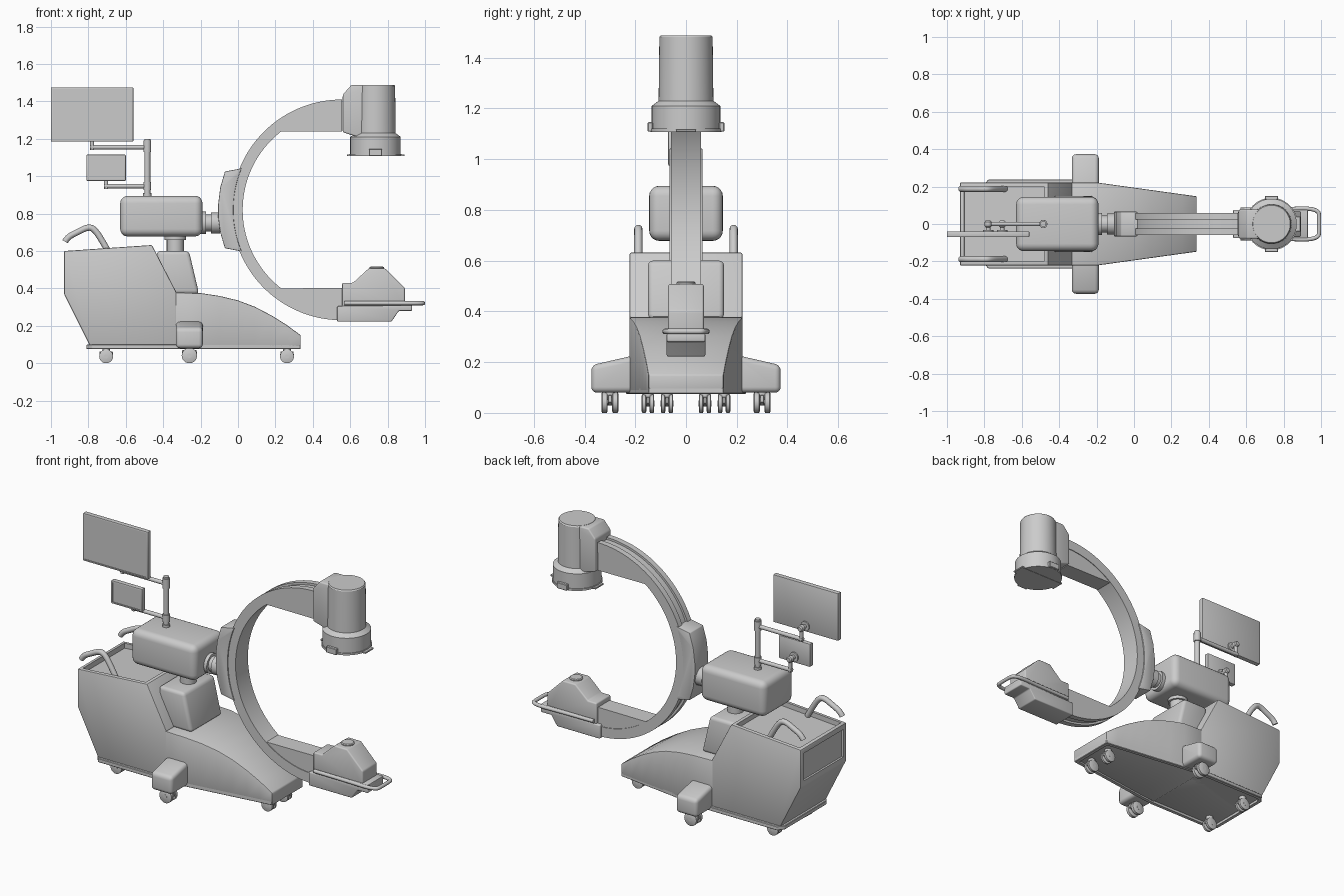
import bpy, bmesh, math
from mathutils import Vector

if "Cube" in bpy.data.objects:
    bpy.data.objects.remove(bpy.data.objects["Cube"])


def finish(name, bm, bevel=0, seg=3):
    bmesh.ops.recalc_face_normals(bm, faces=bm.faces)
    if bevel:
        sharp = [e for e in bm.edges if e.calc_face_angle(0) > math.radians(25)]
        bmesh.ops.bevel(bm, geom=sharp, offset=bevel, segments=seg, profile=0.5,
                        affect='EDGES', clamp_overlap=True)
    me = bpy.data.meshes.new(name)
    bm.to_mesh(me)
    bm.free()
    ob = bpy.data.objects.new(name, me)
    bpy.context.collection.objects.link(ob)
    smooth(ob)
    return ob


def smooth(ob):
    bpy.ops.object.select_all(action='DESELECT')
    ob.select_set(True)
    bpy.context.view_layer.objects.active = ob
    bpy.ops.object.shade_smooth_by_angle(angle=math.radians(32))


def prism(name, pts, a, b, axis='y', bevel=0, seg=3):
    """Extrude a 2D profile along one axis from a to b."""
    put = {'x': lambda u, v, t: (t, u, v), 'y': lambda u, v, t: (u, t, v),
           'z': lambda u, v, t: (u, v, t)}[axis]
    bm = bmesh.new()
    r0, r1 = [[bm.verts.new(put(u, v, t)) for u, v in pts] for t in (a, b)]
    bm.faces.new(r0)
    bm.faces.new(r1)
    for i in range(len(pts)):
        j = (i + 1) % len(pts)
        bm.faces.new((r0[i], r0[j], r1[j], r1[i]))
    return finish(name, bm, bevel, seg)


def box(name, x0, x1, y0, y1, z0, z1, bevel=0, seg=3):
    return prism(name, [(x0, z0), (x1, z0), (x1, z1), (x0, z1)], y0, y1, 'y', bevel, seg)


def lathe(name, origin, direction, prof, n=40):
    """Turn a (distance along, radius) profile about a direction."""
    q = Vector(direction).to_track_quat('Z', 'Y')
    bm = bmesh.new()
    rings = [[bm.verts.new(Vector(origin) + q @ Vector((r * math.cos(k * math.tau / n),
              r * math.sin(k * math.tau / n), h))) for k in range(n)] for h, r in prof]
    for p, s in zip(rings, rings[1:]):
        for k in range(n):
            bm.faces.new((p[k], p[k - 1], s[k - 1], s[k]))
    bm.faces.new(rings[0])
    bm.faces.new(rings[-1])
    return finish(name, bm)


def rod(name, a, b, r, n=20):
    d = Vector(b) - Vector(a)
    return lathe(name, a, d, [(0, r), (d.length, r)], n)


def tube(name, pts, r):
    cu = bpy.data.curves.new(name, 'CURVE')
    cu.dimensions, cu.bevel_depth, cu.bevel_resolution, cu.use_fill_caps = '3D', r, 4, True
    sp = cu.splines.new('NURBS')
    sp.points.add(len(pts) - 1)
    for p, c in zip(sp.points, pts):
        p.co = (*c, 1)
    sp.order_u, sp.use_endpoint_u, sp.resolution_u = 3, True, 6
    ob = bpy.data.objects.new(name, cu)
    bpy.context.collection.objects.link(ob)
    bpy.ops.object.select_all(action='DESELECT')
    ob.select_set(True)
    bpy.context.view_layer.objects.active = ob
    bpy.ops.object.convert(target='MESH')
    smooth(bpy.context.object)


def recess(ob, normal, inset, depth):
    """Sink a panel into the largest face pointing along normal."""
    bm = bmesh.new()
    bm.from_mesh(ob.data)
    f = max((f for f in bm.faces if f.normal.dot(Vector(normal)) > 0.95), key=lambda f: f.calc_area())
    bmesh.ops.inset_region(bm, faces=[f], thickness=inset, use_even_offset=True)
    r = bmesh.ops.extrude_discrete_faces(bm, faces=[f])['faces'][0]
    bmesh.ops.translate(bm, verts=r.verts, vec=-r.normal * depth)
    bm.to_mesh(ob.data)
    bm.free()
    smooth(ob)


# rear cabinet with sunken top tray and back panel
cabinet = prism('rear_cabinet', [(-.93, .37), (-.93, .60), (-.46, .632), (-.33, .38),
                                 (-.33, .09), (-.79, .09)], -.222, .222, 'y', .006, 2)
recess(cabinet, (0, 0, 1), .016, .03)
recess(cabinet, (-1, 0, 0), .025, .012)

# base plate, hollow underneath
plate = prism('base_plate', [(-.81, -.20), (-.78, -.237), (-.33, -.237), (-.2, -.222), (.335, -.148),
                             (.335, .148), (-.2, .222), (-.33, .237), (-.78, .237), (-.81, .20)],
              .075, .1, 'z', .003, 1)
recess(plate, (0, 0, -1), .02, .015)

# tapered front hood
bm = bmesh.new()
prev = None
for x, z in [(-.335, .378), (-.2, .375), (-.1, .36), (0, .336), (.09, .302), (.18, .255), (.26, .205), (.335, .15)]:
    w = .222 if x < -.2 else .222 - .074 * (x + .2) / .535
    ring = [bm.verts.new(c) for c in ((x, -w, .085), (x, -w, z), (x, w, z), (x, w, .085))]
    if prev:
        for i in range(4):
            bm.faces.new((prev[i], ring[i], ring[(i + 1) % 4], prev[(i + 1) % 4]))
    else:
        bm.faces.new(ring)
    prev = ring
bm.faces.new(prev)
finish('front_hood', bm, .006, 2)

# column: neck, lift post, upper housing, horizontal pivot
prism('column_neck', [(-.435, .60), (-.262, .60), (-.208, .37), (-.42, .37)], -.15, .15, 'y', .02)
lathe('lift_post', (-.335, 0, .58), (0, 0, 1), [(0, .046), (.078, .046), (.078, .058), (.105, .058)])
box('upper_housing', -.63, -.19, -.145, .145, .678, .895, .04, 5)
lathe('pivot_shaft', (-.2, 0, .75), (1, 0, 0), [(0, .06), (.03, .06), (.03, .045), (.055, .045),
                                               (.055, .056), (.105, .056)])

# C-arm: grooved section swept through half a turn
CX, CZ = .555, .82
def polar(r, deg):
    return CX + r * math.cos(math.radians(deg)), CZ + r * math.sin(math.radians(deg))
section = [(.53, -.06), (.53, .06), (.59, .06), (.59, .025), (.577, .025), (.577, -.025), (.59, -.025), (.59, -.06)]
bm = bmesh.new()
rings = []
for k in range(61):
    rings.append([])
    for r, y in section:
        x, z = polar(r, 90 + 3 * k)
        rings[-1].append(bm.verts.new((x, y, z)))
for p, s in zip(rings, rings[1:]):
    for i in range(8):
        bm.faces.new((p[i], p[i - 1], s[i - 1], s[i]))
bm.faces.new(rings[0])
bm.faces.new(rings[-1])
finish('c_arm', bm)

# carriage holding the arm
prism('arm_carriage', [(-.07, 1.025), (-.095, .94), (-.106, .85), (-.106, .78), (-.095, .70), (-.07, .615)]
      + [polar(.58, 202.5 - 3 * k) for k in range(16)], -.066, .066, 'y', .004, 2)

# flat-faced gussets at both arm ends
arc = [polar(.54, 90 + 39 * k / 13) for k in range(14)] + [(CX, CZ + .418)]
prism('upper_gusset', arc, -.056, .056)
prism('lower_gusset', [(x, 2 * CZ - z) for x, z in arc], -.056, .056)

# upper imaging head
HX = .735
lathe('head_cylinder', (HX, 0, 1.118), (0, 0, 1), [(0, .135), (.092, .135), (.112, .108), (.363, .105), (.37, .1)], 64)
prism('head_bracket', [(.56, 1.235), (.56, 1.435), (.605, 1.487), (.72, 1.487), (.72, 1.2), (.64, 1.21)],
      -.078, .078, 'y', .008)
lathe('head_rim', (HX, 0, 1.108), (0, 0, 1), [(0, .14), (.012, .14)], 64)
box('head_rim_bar', HX - .152, HX + .155, -.04, .04, 1.107, 1.117, .002, 1)
for s in (-1, 1):
    box('head_rim_tab', HX - .035, HX + .035, s * .141 - .01, s * .141 + .01, 1.109, 1.146, .003, 1)

# lower imaging unit
prism('lower_tray', [(.53, .222), (.82, .222), (.86, .28), (.93, .28), (.93, .312), (.53, .305)],
      -.076, .076, 'y', .006)
box('lower_deck', .57, .93, -.076, .076, .305, .33, .004, 2)
prism('lower_housing', [(.557, .30), (.557, .43), (.615, .43), (.70, .508), (.785, .508), (.892, .402), (.892, .30)],
      -.07, .07, 'y', .008)
lathe('lower_cap', (.742, 0, .5), (0, 0, 1), [(0, .038), (.013, .038), (.017, .033)])
side = [(.57, .076), (.80, .078), (.93, .085), (.985, .07), (.99, .045)]
tube('grab_rail', [(x, -y, .321) for x, y in side] + [(x, y, .321) for x, y in reversed(side)], .011)


# casters
def caster(x, y, r, w):
    for s in (-1, 1):
        lathe('caster_wheel', (x, y + s * w * .62 - w * .36, r), (0, 1, 0),
              [(0, r * .85), (w * .1, r), (w * .62, r), (w * .72, r * .85)], 28)
    rod('caster_axle', (x, y - w, r), (x, y + w, r), r * .3)
    prism('caster_fork', [(x - r, r), (x - r * .95, r * 1.7), (x + r * .95, r * 1.7), (x + r, r), (x, r * .7)],
          y - w * .24, y + w * .24, 'y', .002, 1)
    rod('caster_stem', (x, y, r * 1.3), (x, y, .09), r * .55)


for s in (-1, 1):
    caster(.262, s * .075, .037, .025)
    caster(-.705, s * .15, .037, .025)
    caster(-.26, s * .30, .041, .034)
    # outrigger pods and push handles
    prism('outrigger_pod', [(s * .20, .08), (s * .373, .08), (s * .373, .188), (s * .225, .222), (s * .20, .222)],
          -.332, -.188, 'x', .022, 4)
    y = s * .188
    tube('push_handle', [(-.69, y, .59), (-.72, y, .645), (-.765, y, .715), (-.80, y, .73),
                         (-.86, y, .70), (-.91, y, .675), (-.925, y, .65)], .0165)

# monitor pole with two arms and screens
lathe('monitor_pole', (-.485, 0, .88), (0, 0, 1), [(0, .022), (.03, .022), (.03, .016), (.25, .016),
                                                  (.25, .021), (.31, .021), (.31, .016), (.32, .016)], 24)
for tag, ax, az, x0, x1, z0, z1 in (('large', -.78, 1.155, -1, -.56, 1.185, 1.475),
                                    ('small', -.705, .947, -.81, -.6, .975, 1.115)):
    rod(tag + '_arm', (-.485, 0, az), (ax - .012, 0, az), .012)
    rod(tag + '_arm_collar', (-.485, 0, az - .022), (-.485, 0, az + .022), .021)
    rod(tag + '_arm_stud', (ax, 0, az - .015), (ax, 0, az + .07), .011)
    lathe(tag + '_swivel', (ax, .018, az + .065), (0, -1, 0), [(0, .012), (.006, .018), (.03, .018), (.036, .012),
                                                               (.05, .012), (.05, .028), (.062, .028)], 24)
    screen = box(tag + '_monitor', x0, x1, -.07, -.04, z0, z1, .004, 2)
    recess(screen, (0, -1, 0), .006, .004)
